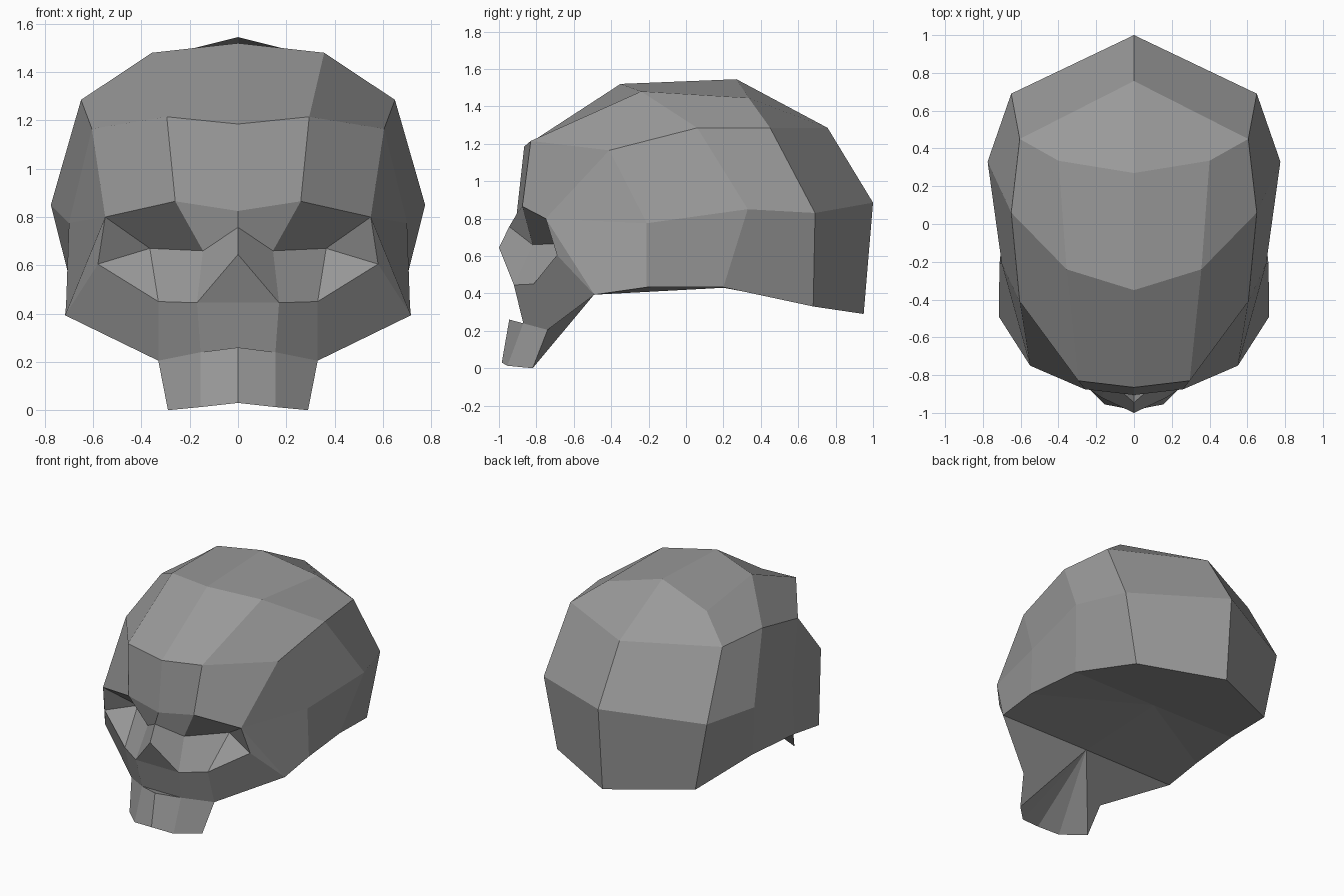
import bpy, bmesh

if "Cube" in bpy.data.objects:
    bpy.data.objects.remove(bpy.data.objects["Cube"])

bone = bpy.data.materials.new("bone_grey")
bone.diffuse_color = (0.32, 0.32, 0.32, 1)
bone.use_nodes = True
bone.node_tree.nodes["Principled BSDF"].inputs["Base Color"].default_value = bone.diffuse_color

bm = bmesh.new()


def strip(row_a, row_b):
    """Bridge two rows of points with quads (triangles where points repeat), on both sides."""
    for i in range(len(row_a) - 1):
        quad = [row_a[i], row_a[i + 1], row_b[i + 1], row_b[i]]
        corners = list(dict.fromkeys(quad))
        if len(corners) < 3:
            continue
        for side in (1, -1):
            bm.faces.new([bm.verts.new((side * x, y, z)) for x, y, z in corners])


# Shared landmarks, right half
nasion, brow, brow_side = (0, -.905, .825), (.26, -.875, .865), (.55, -.75, .80)
bridge, eye_in, eye_deep = (0, -.945, .757), (.145, -.82, .66), (.365, -.62, .67)
eye_out, cheek = (.58, -.69, .605), (.716, -.49, .393)
nose_tip, nose_mid, nose_side = (0, -1, .645), (0, -.92, .445), (.17, -.92, .445)
eye_low = (.33, -.815, .45)
lip_mid, lip, lip_corner = (0, -.87, .24), (.155, -.87, .24), (.33, -.74, .205)
palate, base_mid = (0, -.49, .395), (0, .20, .43)

# Cranium: rows run from the midline down to the skull base
forehead = [(0, -.865, 1.185), (.295, -.83, 1.215), (.605, -.41, 1.165),
            (.70, -.21, .775), (.712, -.21, .433)]
crown = [(0, -.35, 1.52), (.357, -.24, 1.48), (.65, .06, 1.285),
         (.775, .33, .85), (.67, .20, .433)]
rear = [(0, .27, 1.545), (.40, .335, 1.445), (.605, .45, 1.285),
        (.65, .69, .83), (.55, .68, .33)]
back = [rear[0], rear[0], (0, .757, 1.285), (0, 1, .885), (0, .95, .29)]
strip([nasion, brow, brow_side, brow_side, cheek], forehead)
strip(forehead, crown)
strip(crown, rear)
strip(rear, back)

# Face: eye sockets, nose, cheekbones and upper jaw
strip([nasion, brow, brow_side, brow_side], [bridge, eye_in, eye_deep, eye_out])
strip([bridge, eye_in, eye_deep, eye_out], [nose_tip, nose_side, eye_low, eye_low])
strip([nose_tip, nose_tip], [nose_mid, nose_side])
strip([nose_mid, nose_side, eye_low, eye_out, brow_side],
      [lip_mid, lip, lip_corner, cheek, cheek])

# Teeth block
gum_mid = (0, -.945, .26)
teeth_low = [(0, -.985, .03), (.155, -.955, .013), (.29, -.82, 0)]
strip([lip_mid, lip_mid], [gum_mid, lip])
strip([gum_mid, lip, lip_corner], teeth_low)

# Underside: palate and skull base
strip(teeth_low + [lip_corner], [palate, palate, palate, cheek])
strip([cheek, forehead[4], crown[4], rear[4]], [palate, base_mid, base_mid, back[4]])

bmesh.ops.remove_doubles(bm, verts=bm.verts, dist=0.0005)
bmesh.ops.recalc_face_normals(bm, faces=bm.faces)

mesh = bpy.data.meshes.new("skull")
bm.to_mesh(mesh)
bm.free()
mesh.materials.append(bone)
bpy.context.collection.objects.link(bpy.data.objects.new("skull", mesh))
